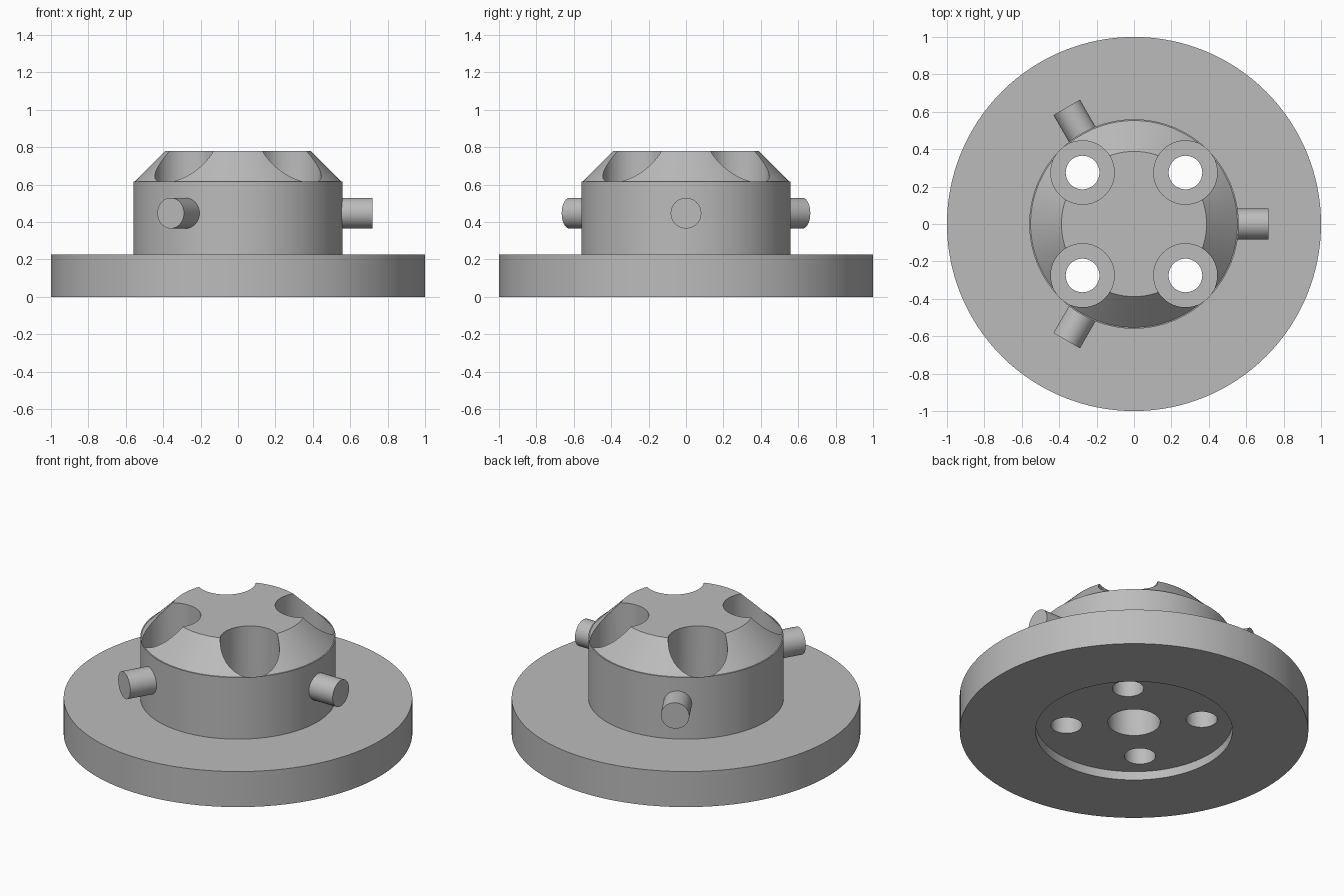
import bpy, bmesh
from math import pi, cos, sin, radians
from mathutils import Matrix, Vector

cube = bpy.data.objects.get("Cube")
if cube:
    bpy.data.objects.remove(cube, do_unlink=True)

grey = bpy.data.materials.new("satin_grey")
grey.use_nodes = True
colour = (0.5, 0.5, 0.5, 1)
grey.diffuse_color = colour
grey.node_tree.nodes["Principled BSDF"].inputs["Base Color"].default_value = colour


def make_object(name, bm):
    bmesh.ops.recalc_face_normals(bm, faces=bm.faces)
    mesh = bpy.data.meshes.new(name)
    bm.to_mesh(mesh)
    bm.free()
    mesh.materials.append(grey)
    obj = bpy.data.objects.new(name, mesh)
    bpy.context.collection.objects.link(obj)
    return obj


def lathe(name, profile, steps, centre=(0, 0, 0)):
    """Turn an (r, z) profile that starts and ends on the axis."""
    bm = bmesh.new()
    verts = [bm.verts.new((r, 0, z)) for r, z in profile]
    edges = [bm.edges.new(pair) for pair in zip(verts, verts[1:])]
    bmesh.ops.spin(bm, geom=verts + edges, axis=(0, 0, 1), cent=(0, 0, 0),
                   angle=2 * pi, steps=steps, use_merge=True)
    bmesh.ops.remove_doubles(bm, verts=bm.verts, dist=1e-4)
    bmesh.ops.translate(bm, verts=bm.verts, vec=centre)
    return make_object(name, bm)


def shade(obj):
    bpy.ops.object.select_all(action='DESELECT')
    obj.select_set(True)
    bpy.context.view_layer.objects.active = obj
    bpy.ops.object.shade_smooth_by_angle(angle=radians(25))


# Flange and hub in one turning, with underside recess and blind centre bore
body = lathe("flanged_hub", [
    (0, 0.60), (0.15, 0.60), (0.15, 0.055), (0.565, 0.055), (0.565, 0),
    (1, 0), (1, 0.225), (0.56, 0.225), (0.56, 0.615), (0.553, 0.615),
    (0.388, 0.78), (0, 0.78)], 128)

# Four stepped bolt holes: wide counterbore above, narrow bore through
for i in range(4):
    a = pi / 4 + i * pi / 2
    cutter = lathe(f"bolt_hole_cutter_{i + 1}", [
        (0, -0.1), (0.09, -0.1), (0.09, 0.225), (0.17, 0.225),
        (0.17, 1), (0, 1)], 48, (0.389 * cos(a), 0.389 * sin(a), 0))
    cutter.hide_render = True
    cut = body.modifiers.new("bolt_hole", 'BOOLEAN')
    cut.operation = 'DIFFERENCE'
    cut.solver = 'EXACT'
    cut.object = cutter

# Apply the cuts and drop the cutters
bpy.context.view_layer.update()
evaluated = body.evaluated_get(bpy.context.evaluated_depsgraph_get())
cut_mesh = bpy.data.meshes.new_from_object(evaluated)
body.modifiers.clear()
body.data = cut_mesh
for obj in [o for o in bpy.data.objects if o.name.startswith("bolt_hole_cutter")]:
    bpy.data.objects.remove(obj, do_unlink=True)
shade(body)

# Three radial pins around the hub
for i in range(3):
    bm = bmesh.new()
    bmesh.ops.create_cone(bm, cap_ends=True, segments=48,
                          radius1=0.082, radius2=0.082, depth=0.17)
    turn = Matrix.Rotation(i * 2 * pi / 3, 4, 'Z')
    place = Matrix.Translation(Vector((0.635, 0, 0.447)))
    bm.transform(turn @ place @ Matrix.Rotation(pi / 2, 4, 'Y'))
    shade(make_object(f"radial_pin_{i + 1}", bm))
